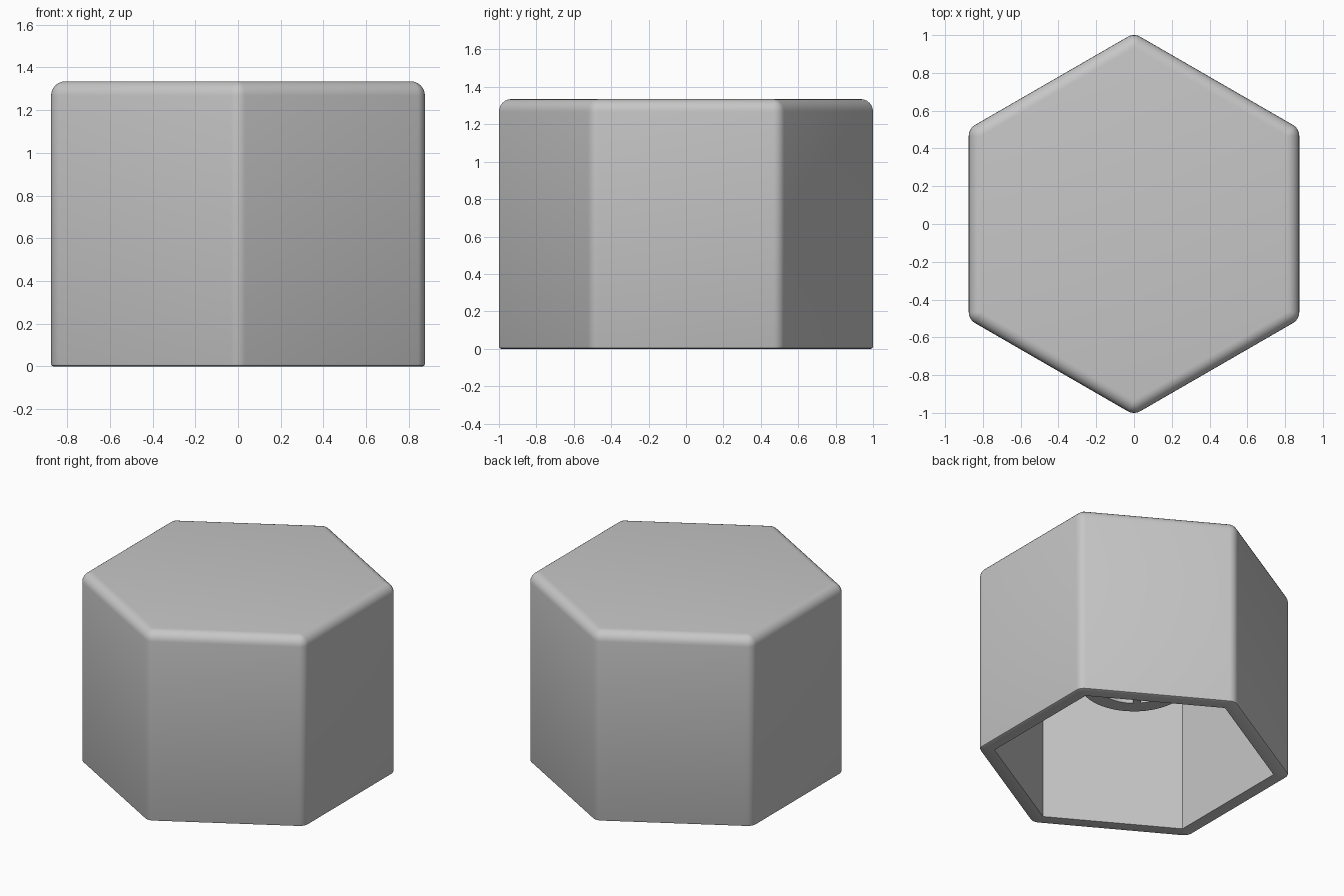
import bpy, bmesh, math
from mathutils import Matrix

if "Cube" in bpy.data.objects:
    bpy.data.objects.remove(bpy.data.objects["Cube"], do_unlink=True)

FLAT, HEIGHT, ROUND = 0.875, 1.335, 0.067   # centre to flat side, height, edge radius
CORE = FLAT - ROUND
INNER_FLAT, CEILING = 0.785, 1.2
STEM_BASE, STEM_OUT, STEM_IN = 0.575, 0.345, 0.24
STEPS = 6

grey = bpy.data.materials.new("light_grey")
grey.use_nodes = True
colour = (0.57, 0.57, 0.57, 1)
grey.diffuse_color = colour
grey.node_tree.nodes["Principled BSDF"].inputs["Base Color"].default_value = colour


def finish(bm, name):
    bmesh.ops.remove_doubles(bm, verts=bm.verts, dist=0.0005)
    bmesh.ops.recalc_face_normals(bm, faces=bm.faces)
    mesh = bpy.data.meshes.new(name)
    bm.to_mesh(mesh)
    bm.free()
    mesh.materials.append(grey)
    obj = bpy.data.objects.new(name, mesh)
    bpy.context.collection.objects.link(obj)
    bpy.ops.object.select_all(action='DESELECT')
    obj.select_set(True)
    bpy.context.view_layer.objects.active = obj
    bpy.ops.object.shade_smooth_by_angle(angle=math.radians(30))
    return obj


def hex_ring(bm, flat, radius, z):
    """Hexagon with its corners rounded outward by radius."""
    ring = []
    corner = flat / math.cos(math.pi / 6)
    for k in range(6):
        mid = math.radians(30 + 60 * k)
        for s in range(STEPS + 1):
            a = mid + math.radians(60 * s / STEPS - 30)
            ring.append(bm.verts.new((corner * math.cos(mid) + radius * math.cos(a),
                                      corner * math.sin(mid) + radius * math.sin(a), z)))
    return ring


def circle_ring(bm, radius, z, count=48):
    return [bm.verts.new((radius * math.cos(math.tau * i / count),
                          radius * math.sin(math.tau * i / count), z)) for i in range(count)]


def bridge(bm, rings):
    for a, b in zip(rings, rings[1:]):
        for i in range(len(a)):
            j = (i + 1) % len(a)
            bm.faces.new((a[i], a[j], b[j], b[i]))


# Hollow hexagonal shell: ceiling, inner wall, rim, outer wall, rounded top
bm = bmesh.new()
rings = [hex_ring(bm, INNER_FLAT, 0, CEILING),
         hex_ring(bm, INNER_FLAT, 0, 0),
         hex_ring(bm, CORE, ROUND - 0.012, 0),
         hex_ring(bm, CORE, ROUND - 0.003, 0.004),
         hex_ring(bm, CORE, ROUND, 0.012)]
for s in range(STEPS + 1):
    a = math.pi / 2 * s / STEPS
    rings.append(hex_ring(bm, CORE, ROUND * math.cos(a), HEIGHT - ROUND + ROUND * math.sin(a)))
bridge(bm, rings)
bm.faces.new(rings[0])
bm.faces.new(rings[-1])
finish(bm, "hexagonal_shell")

# Round mounting tube hanging from the ceiling
bm = bmesh.new()
bridge(bm, [circle_ring(bm, STEM_OUT, CEILING), circle_ring(bm, STEM_OUT, STEM_BASE),
            circle_ring(bm, STEM_IN, STEM_BASE), circle_ring(bm, STEM_IN, CEILING)])
finish(bm, "mounting_tube")

# Four diagonal ribs inside the tube, leaving a cross-shaped socket
bm = bmesh.new()
length = 0.17
for k in range(4):
    turn = Matrix.Rotation(math.radians(45 + 90 * k), 4, 'Z')
    place = Matrix.Translation((STEM_IN + 0.02 - length / 2, 0, (STEM_BASE + CEILING) / 2))
    size = Matrix.Diagonal((length, 0.05, CEILING - STEM_BASE, 1))
    bmesh.ops.create_cube(bm, size=1, matrix=turn @ place @ size)
finish(bm, "socket_ribs")
